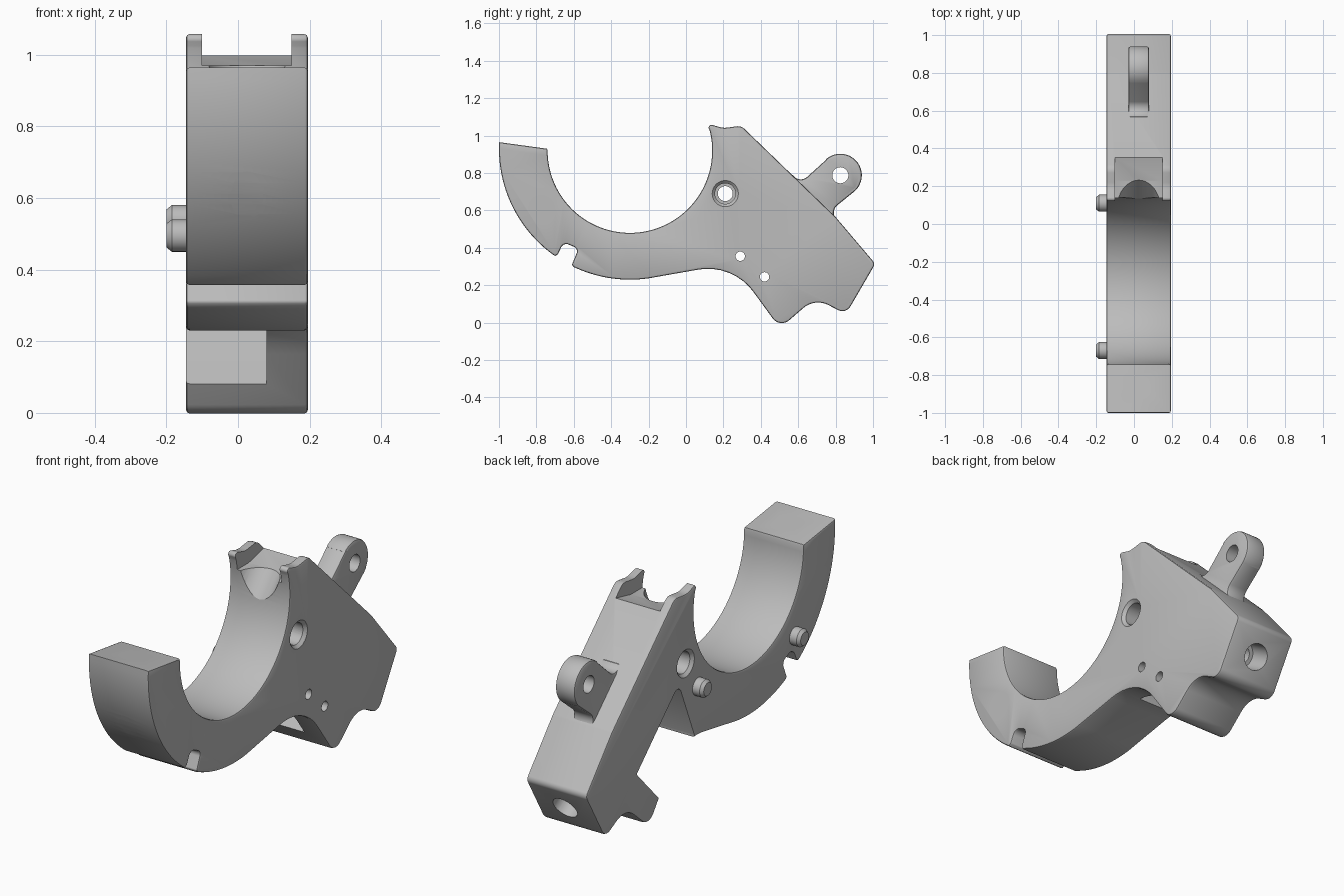
import bpy, bmesh
from math import cos, sin, radians, tan
from mathutils import Vector

cube = bpy.data.objects.get("Cube")
if cube:
    bpy.data.objects.remove(cube)

grey = bpy.data.materials.new("plain grey")
grey.use_nodes = True
grey.diffuse_color = (0.5, 0.5, 0.5, 1)
grey.node_tree.nodes["Principled BSDF"].inputs["Base Color"].default_value = (0.5, 0.5, 0.5, 1)

RIGHT, LEFT, MID = -0.145, 0.195, 0.025   # side planes and centre plane of the body


def arc(cy, cz, r, start, end, n):
    angles = [radians(start + (end - start) * i / n) for i in range(n + 1)]
    return [(cy + r * cos(a), cz + r * sin(a)) for a in angles]


def rounded(corners, steps=8):
    """Replace each (y, z, radius) corner by a tangent arc; the ends stay as they are."""
    out = []
    for i, (y, z, r) in enumerate(corners):
        p = Vector((y, z))
        if r == 0 or i in (0, len(corners) - 1):
            out.append((y, z))
            continue
        a = (Vector(corners[i - 1][:2]) - p).normalized()
        b = (Vector(corners[i + 1][:2]) - p).normalized()
        half = a.angle(b) / 2
        centre = p + (a + b).normalized() * (r / sin(half))
        s = p + a * (r / tan(half)) - centre
        e = p + b * (r / tan(half)) - centre
        for k in range(steps + 1):
            v = s.lerp(e, k / steps).normalized() * r
            out.append(tuple(centre + v))
    return out


def finish(bm, name):
    bmesh.ops.recalc_face_normals(bm, faces=bm.faces[:])
    mesh = bpy.data.meshes.new(name)
    bm.to_mesh(mesh)
    bm.free()
    mesh.materials.append(grey)
    obj = bpy.data.objects.new(name, mesh)
    bpy.context.collection.objects.link(obj)
    return obj


def plate(name, profile, x0, x1, bevel=0):
    """Extrude a (y, z) profile from x0 to x1, with softened rims."""
    bm = bmesh.new()
    face = bm.faces.new([bm.verts.new((x0, y, z)) for y, z in profile])
    ext = bmesh.ops.extrude_face_region(bm, geom=[face])["geom"]
    bmesh.ops.translate(bm, vec=(x1 - x0, 0, 0),
                        verts=[v for v in ext if isinstance(v, bmesh.types.BMVert)])
    if bevel:
        rims = [e for e in bm.edges if abs(e.verts[0].co.x - e.verts[1].co.x) < 1e-5]
        bmesh.ops.bevel(bm, geom=rims, offset=bevel, segments=2, profile=0.5, affect='EDGES')
    return finish(bm, name)


def rod(name, start, end, r0, r1=None, sides=40):
    """Cylinder or cone between two points."""
    start, end = Vector(start), Vector(end)
    bm = bmesh.new()
    bmesh.ops.create_cone(bm, cap_ends=True, segments=sides, radius1=r0,
                          radius2=r0 if r1 is None else r1, depth=(end - start).length)
    turn = (end - start).to_track_quat('Z', 'Y').to_matrix()
    for v in bm.verts:
        v.co = turn @ v.co + (start + end) / 2
    return finish(bm, name)


def cut(target, cutter):
    mod = target.modifiers.new("cut", 'BOOLEAN')
    mod.operation = 'DIFFERENCE'
    mod.solver = 'EXACT'
    mod.object = cutter
    bpy.context.view_layer.objects.active = target
    bpy.ops.object.modifier_apply(modifier=mod.name)
    bpy.data.objects.remove(cutter)


# Main body: curved arm, notch, stepped foot and sloping back
notch = rounded([(-0.70, 0.357, 0), (-0.685, 0.365, 0.012), (-0.655, 0.43, 0.03),
                 (-0.575, 0.395, 0.025), (-0.61, 0.31, 0.01), (-0.60, 0.297, 0)], 5)
foot_and_back = rounded([
    (-0.178, 0.241, 0), (0.25, 0.316, 0.3), (0.502, -0.03, 0.06), (0.69, 0.132, 0.12),
    (0.855, 0.045, 0.05), (1.012, 0.315, 0.03), (0.80, 0.565, 0.1), (0.295, 1.053, 0.05),
    (0.20, 1.04, 0.1), (0.11, 1.066, 0.015), (0.127, 1.025, 0)])
outline = (arc(-0.3, 0.93, 0.7, 180, 234, 20) + notch + arc(-0.3, 0.93, 0.7, 246, 279, 14)
           + foot_and_back + arc(-0.3, 0.92, 0.44, 13, -180, 56) + [(-0.743, 0.93), (-0.999, 0.965)])
body = plate("clamp_body", outline, RIGHT, LEFT, 0.01)

# Triangular pocket open to one side
pocket = rounded([(0.12, 0.1, 0), (0.14, 0.30, 0), (0.265, 0.605, 0.03), (0.605, 0.275, 0.01),
                  (0.33, -0.015, 0)])
cut(body, plate("pocket_cutter", pocket, RIGHT - 0.1, 0.08))

# Channel and rounded scoop between the two top ears
channel = [(0.05, 0.97), (0.23, 0.97), (0.36, 1.0), (0.36, 1.2), (0.05, 1.2)]
cut(body, plate("channel_cutter", channel, -0.1, 0.15))
cut(body, rod("scoop_cutter", (MID, -0.05, 0.81), (MID, 0.24, 1.16), 0.115))

# Countersunk cross holes
for y, z in ((-0.77, 0.61), (0.21, 0.69)):
    cut(body, rod("hole_cutter", (-0.3, y, z), (0.3, y, z), 0.04))
    for side, inward in ((RIGHT, 1), (LEFT, -1)):
        cut(body, rod("bore_cutter", (side - inward * 0.1, y, z), (side + inward * 0.1, y, z), 0.055))
        cut(body, rod("rim_cutter", (side - inward * 0.015, y, z), (side + inward * 0.015, y, z),
                      0.085, 0.055))

# Pin holes into the pocket
for y, z in ((0.29, 0.355), (0.42, 0.245)):
    cut(body, rod("pin_cutter", (0, y, z), (0.3, y, z), 0.025, sides=24))

# Stepped bolt holes in the arm tip and the back end
cut(body, rod("tip_bolt_cutter", (MID, -0.851, 1.05), (MID, -0.94, 0.45), 0.045))
cut(body, rod("tip_bore_cutter", (MID, -0.851, 1.05), (MID, -0.885, 0.81), 0.065))
cut(body, rod("end_bolt_cutter", (MID, 1.0, 0.15), (MID, 0.52, 0.43), 0.045))
cut(body, rod("end_bore_cutter", (MID, 1.0, 0.15), (MID, 0.83, 0.25), 0.065))

# Pivot lug with flared root
lug_profile = (rounded([(0.50, 0.80, 0), (0.57, 0.79, 0), (0.61, 0.745, 0.05), (0.75, 0.872, 0)])
               + arc(0.825, 0.788, 0.115, 132, -48, 24)
               + rounded([(0.902, 0.703, 0), (0.775, 0.60, 0.05), (0.805, 0.55, 0), (0.72, 0.55, 0)]))
lug = plate("pivot_lug", lug_profile, -0.03, 0.08, 0.012)
cut(lug, rod("lug_cutter", (-0.3, 0.825, 0.788), (0.3, 0.825, 0.788), 0.043))

# Locating pegs with chamfered ends
pegs = []
for name, y, z in (("front_peg", -0.67, 0.495), ("rear_peg", 0.11, 0.535)):
    pegs.append(rod(name, (-0.10, y, z), (-0.185, y, z), 0.045))
    pegs.append(rod(name + "_tip", (-0.185, y, z), (-0.2, y, z), 0.045, 0.033))

for obj in [body, lug] + pegs:
    bpy.ops.object.select_all(action='DESELECT')
    obj.select_set(True)
    bpy.context.view_layer.objects.active = obj
    bpy.ops.object.shade_smooth_by_angle(angle=radians(30))
